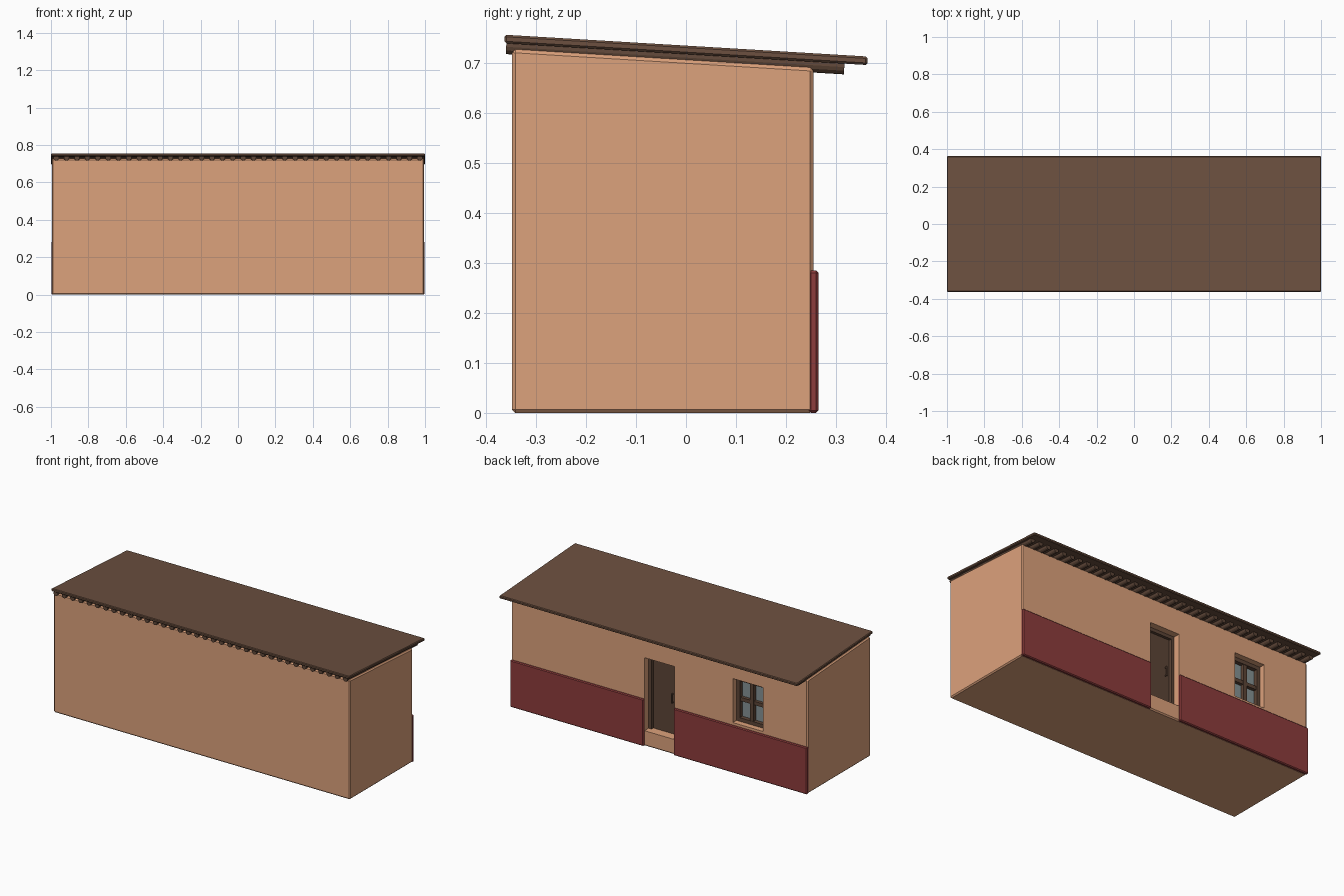
import bpy, bmesh, math
from mathutils import Matrix

if "Cube" in bpy.data.objects:
    bpy.data.objects.remove(bpy.data.objects["Cube"])

def material(name, rgb):
    m = bpy.data.materials.new(name)
    m.diffuse_color = (*rgb, 1)
    m.use_nodes = True
    m.node_tree.nodes["Principled BSDF"].inputs["Base Color"].default_value = m.diffuse_color
    return m

PLASTER = material("plaster", (0.72, 0.36, 0.20))
RED = material("red_paint", (0.27, 0.045, 0.045))
WOOD = material("dark_wood", (0.11, 0.06, 0.038))
ROOF = material("roof_brown", (0.15, 0.08, 0.05))
GLASS = material("glass", (0.24, 0.29, 0.30))

def finish(name, bm, mat):
    bmesh.ops.recalc_face_normals(bm, faces=bm.faces)
    me = bpy.data.meshes.new(name)
    bm.to_mesh(me)
    bm.free()
    ob = bpy.data.objects.new(name, me)
    bpy.context.collection.objects.link(ob)
    if mat:
        me.materials.append(mat)
    return ob

def profile_x(name, pts, x0, x1, mat, bevel=0):
    """Extrude a closed (y, z) outline from x0 to x1."""
    bm = bmesh.new()
    face = bm.faces.new([bm.verts.new((x0, y, z)) for y, z in pts])
    ext = bmesh.ops.extrude_face_region(bm, geom=[face])["geom"]
    bmesh.ops.translate(bm, vec=(x1 - x0, 0, 0),
                        verts=[v for v in ext if isinstance(v, bmesh.types.BMVert)])
    if bevel:
        bmesh.ops.bevel(bm, geom=bm.edges[:], offset=bevel, segments=1, affect='EDGES')
    return finish(name, bm, mat)

def box(name, x0, x1, y0, y1, z0, z1, mat, bevel=0):
    return profile_x(name, [(y0, z0), (y1, z0), (y1, z1), (y0, z1)], x0, x1, mat, bevel)

def cut(target, cutter):
    mod = target.modifiers.new("opening", 'BOOLEAN')
    mod.operation, mod.solver, mod.object = 'DIFFERENCE', 'EXACT', cutter
    bpy.context.view_layer.objects.active = target
    bpy.ops.object.modifier_apply(modifier=mod.name)
    bpy.data.objects.remove(cutter)

SLOPE = -0.06
WALL_Y = 0.255
roof_under = lambda y: 0.717 + SLOPE * y

# Walls with a gently sloping top, and door and window recesses
walls = profile_x("walls", [(-0.348, 0), (WALL_Y, 0), (WALL_Y, 0.69), (-0.348, 0.727)],
                  -0.995, 0.995, PLASTER, 0.007)
DX, DZ0, DZ1 = 0.10, 0.092, 0.535
WX0, WX1, WZ0, WZ1 = -0.695, -0.493, 0.30, 0.567
cut(walls, box("door_cutter", -DX, DX, 0.18, 0.4, DZ0, DZ1, None))
cut(walls, box("window_cutter", WX0, WX1, 0.18, 0.4, WZ0, WZ1, None))

# Painted base band on either side of the door
for side, (x0, x1) in {"left": (DX, 0.997), "right": (-0.997, -DX)}.items():
    box("base_band_" + side, x0, x1, 0.245, 0.265, 0, 0.285, RED, 0.005)

# Roof slab
profile_x("roof", [(-0.363, roof_under(-0.363)), (0.363, roof_under(0.363)),
                   (0.363, roof_under(0.363) + 0.017), (-0.363, roof_under(-0.363) + 0.017)],
          -1, 1, ROOF, 0.004)

# Round rafters under the roof
N = 36
y0, y1 = -0.36, 0.317
bm = bmesh.new()
for i in range(N):
    x = -0.972 + 1.944 * i / (N - 1)
    yc = (y0 + y1) / 2
    mat = (Matrix.Translation((x, yc, roof_under(yc) - 0.007))
           @ Matrix.Rotation(math.pi / 2 + math.atan(SLOPE), 4, 'X'))
    bmesh.ops.create_cone(bm, cap_ends=True, segments=12, radius1=0.0145, radius2=0.0145,
                          depth=y1 - y0, matrix=mat)
finish("rafters", bm, WOOD)

def frame(name, x0, x1, z0, z1, t, ya, yb, bottom=True):
    """Rectangular wooden frame made of bars inside an opening."""
    box(name + "_side_a", x0, x0 + t, ya, yb, z0, z1, WOOD)
    box(name + "_side_b", x1 - t, x1, ya, yb, z0, z1, WOOD)
    box(name + "_top", x0 + t, x1 - t, ya, yb, z1 - t, z1, WOOD)
    if bottom:
        box(name + "_bottom", x0 + t, x1 - t, ya, yb, z0, z0 + t, WOOD)

# Door with frame and handle
frame("door_frame", -DX, DX, DZ0, DZ1, 0.02, 0.18, 0.215, bottom=False)
box("door_panel", -DX + 0.02, DX - 0.02, 0.175, 0.198, DZ0, DZ1 - 0.02, WOOD)
box("door_handle", -0.056, -0.048, 0.206, 0.213, 0.28, 0.34, WOOD, 0.002)
for z in (0.285, 0.335):
    box("handle_mount", -0.055, -0.049, 0.196, 0.208, z - 0.003, z + 0.003, WOOD)

# Window with frame, crossbars and glass
frame("window_frame", WX0, WX1, WZ0, WZ1, 0.022, 0.18, 0.22)
xm, zm = (WX0 + WX1) / 2, (WZ0 + WZ1) / 2
box("window_mullion", xm - 0.012, xm + 0.012, 0.18, 0.217, WZ0 + 0.02, WZ1 - 0.02, WOOD)
box("window_crossbar", WX0 + 0.02, WX1 - 0.02, 0.18, 0.215, zm - 0.011, zm + 0.011, WOOD)
box("window_glass", WX0 + 0.01, WX1 - 0.01, 0.178, 0.195, WZ0 + 0.01, WZ1 - 0.01, GLASS)
